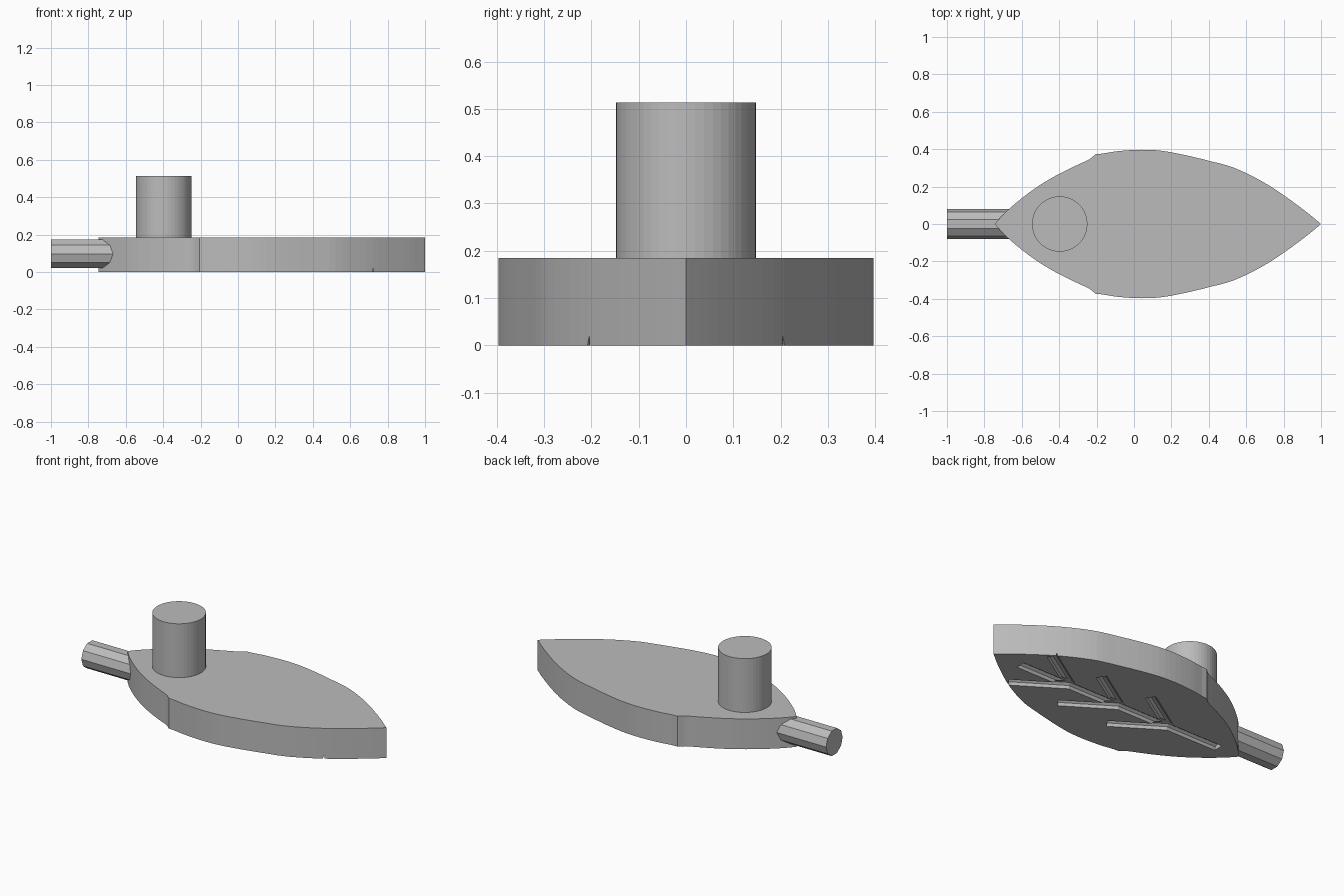
import bpy, bmesh
from math import atan2, pi
from mathutils import Matrix, Vector

cube = bpy.data.objects.get("Cube")
if cube:
    bpy.data.objects.remove(cube, do_unlink=True)

grey = bpy.data.materials.new("plain grey")
grey.use_nodes = True
grey.diffuse_color = (0.5, 0.5, 0.5, 1)
grey.node_tree.nodes["Principled BSDF"].inputs["Base Color"].default_value = grey.diffuse_color


def make_object(name, bm):
    bmesh.ops.recalc_face_normals(bm, faces=bm.faces)
    mesh = bpy.data.meshes.new(name)
    bm.to_mesh(mesh)
    bm.free()
    mesh.materials.append(grey)
    obj = bpy.data.objects.new(name, mesh)
    bpy.context.collection.objects.link(obj)
    return obj


def rod(name, start, end, radius, sides):
    """Closed cylinder between two points, with a corner pointing up when level."""
    start, end = Vector(start), Vector(end)
    axis = end - start
    if axis.xy.length > 0:
        turn = Matrix.Rotation(atan2(axis.y, axis.x), 4, "Z") @ Matrix.Rotation(pi / 2, 4, "Y")
    else:
        turn = Matrix.Identity(4)
    bm = bmesh.new()
    bmesh.ops.create_cone(bm, cap_ends=True, segments=sides, radius1=radius, radius2=radius,
                          depth=axis.length,
                          matrix=Matrix.Translation((start + end) / 2) @ turn)
    return make_object(name, bm)


def smooth_path(points, steps):
    """Catmull-Rom curve through the points."""
    pts = [Vector(p) for p in points]
    pts = [2 * pts[0] - pts[1]] + pts + [2 * pts[-1] - pts[-2]]
    path = []
    for a, b, c, d in zip(pts, pts[1:], pts[2:], pts[3:]):
        for i in range(steps):
            t = i / steps
            path.append((2 * b + (c - a) * t + (2 * a - 5 * b + 4 * c - d) * t ** 2
                         + (3 * b - a - 3 * c + d) * t ** 3) / 2)
    return path + [pts[-2]]


# Leaf block: half outline from stem to tip, mirrored and extruded
THICK = 0.185
rear = [(-0.745, 0), (-0.69, 0.06), (-0.6, 0.138), (-0.5, 0.21), (-0.4, 0.268),
        (-0.3, 0.317), (-0.24, 0.345), (-0.205, 0.374)]
front = [(-0.17, 0.376), (-0.08, 0.39), (0.04, 0.397), (0.15, 0.391), (0.28, 0.367),
         (0.42, 0.333), (0.52, 0.306), (0.62, 0.262), (0.72, 0.207), (0.82, 0.14),
         (0.92, 0.066), (0.98, 0.017), (1, 0)]
half = smooth_path(rear, 3) + smooth_path(front, 3)
outline = half + [Vector((p.x, -p.y)) for p in reversed(half[1:-1])]
bm = bmesh.new()
base = bm.faces.new([bm.verts.new((p.x, p.y, 0)) for p in outline])
top = bmesh.ops.extrude_face_region(bm, geom=[base])
bmesh.ops.translate(bm, vec=(0, 0, THICK),
                    verts=[v for v in top["geom"] if isinstance(v, bmesh.types.BMVert)])
leaf = make_object("leaf_block", bm)

# Vein grooves: a midrib and three mirrored pairs cut into the underside
GROOVE = 0.03
cutters = [rod("midrib_cutter", (-0.6, 0, 0), (0.81, 0, 0), GROOVE, 10)]
for x in (-0.25, 0.1, 0.45):
    for side in (-1, 1):
        cutters.append(rod("vein_cutter", (x, 0, 0), (x + 0.287, side * 0.185, 0), GROOVE, 10))
bpy.context.view_layer.objects.active = leaf
for cutter in cutters:
    cutter.hide_render = True
    cut = leaf.modifiers.new("groove", "BOOLEAN")
    cut.operation = "DIFFERENCE"
    cut.solver = "EXACT"
    cut.object = cutter
    bpy.ops.object.modifier_apply(modifier=cut.name)
for cutter in cutters:
    bpy.data.objects.remove(cutter, do_unlink=True)

# Stem and upright handle
rod("stem", (-1, 0, 0.097), (-0.6, 0, 0.097), 0.08, 10)
rod("handle", (-0.397, 0, THICK - 0.02), (-0.397, 0, 0.513), 0.148, 48)
